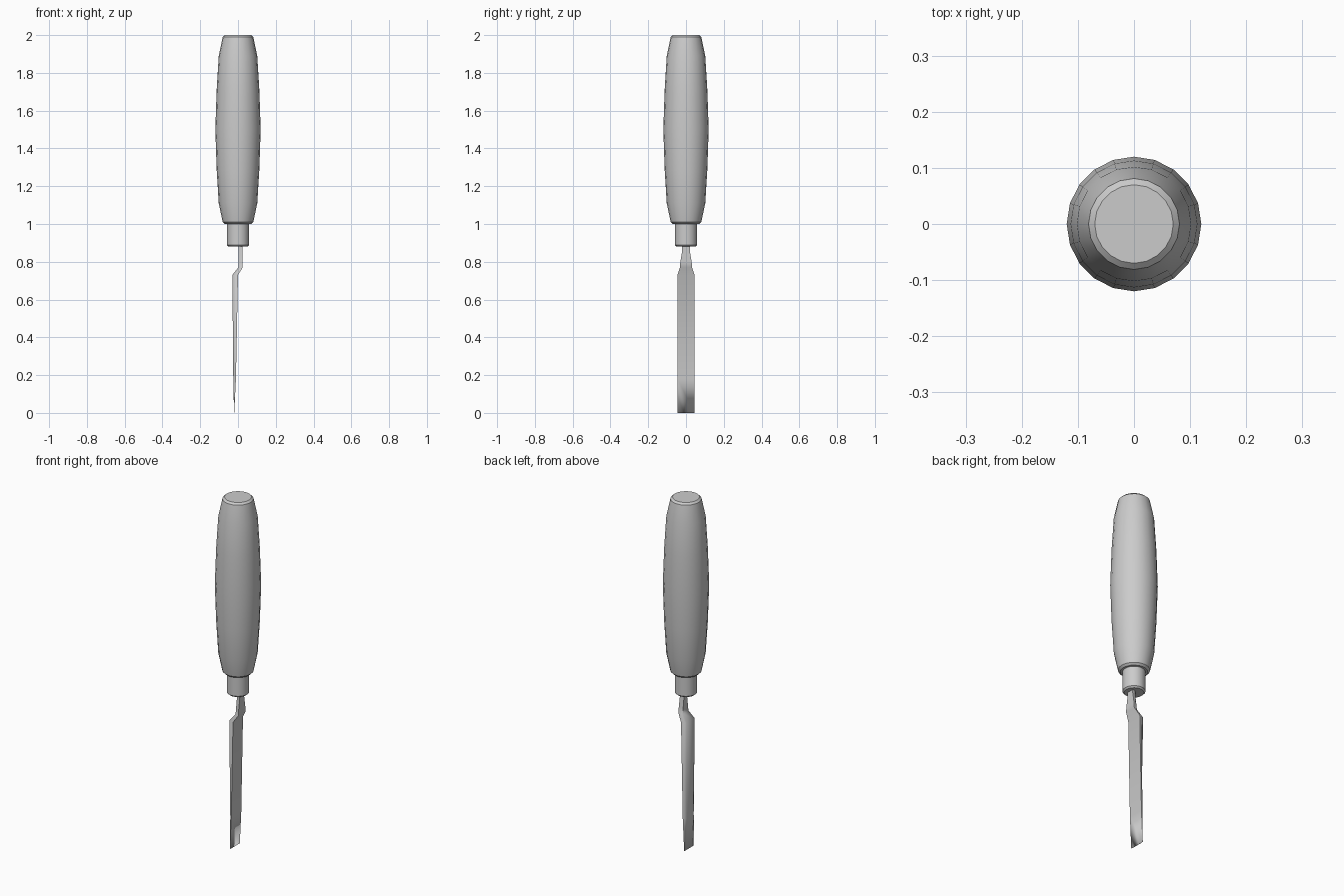
import bpy, bmesh
from math import cos, sin, tau

cube = bpy.data.objects.get("Cube")
if cube:
    bpy.data.objects.remove(cube)

grey = bpy.data.materials.new("plain grey")
grey.use_nodes = True
colour = (0.6, 0.6, 0.6, 1)
grey.diffuse_color = colour
grey.node_tree.nodes["Principled BSDF"].inputs["Base Color"].default_value = colour


def finish(name, bm, sharp_angle):
    """Turn a bmesh into a smooth object whose steep edges stay sharp."""
    bmesh.ops.recalc_face_normals(bm, faces=bm.faces)
    for f in bm.faces:
        f.smooth = True
    for e in bm.edges:
        if e.is_manifold and e.calc_face_angle() > sharp_angle:
            e.smooth = False
    return add_object(name, bm)


def add_object(name, bm):
    mesh = bpy.data.meshes.new(name)
    bm.to_mesh(mesh)
    bm.free()
    mesh.materials.append(grey)
    ob = bpy.data.objects.new(name, mesh)
    bpy.context.collection.objects.link(ob)
    return ob


def loft(bm, sections):
    """Skin matching closed sections and cap both ends."""
    rings = [[bm.verts.new(p) for p in s] for s in sections]
    n = len(rings[0])
    for a, b in zip(rings, rings[1:]):
        for i in range(n):
            j = (i + 1) % n
            bm.faces.new((a[i], a[j], b[j], b[i]))
    bm.faces.new(rings[0])
    bm.faces.new(rings[-1])


def turned(name, profile, sides=20):
    bm = bmesh.new()
    loft(bm, [[(r * cos(tau * i / sides), r * sin(tau * i / sides), z)
               for i in range(sides)] for r, z in profile])
    return finish(name, bm, 0.6)


# Barrel-shaped grip, symmetrical about its middle
half = [(0.12, 0), (0.113, 0.21), (0.102, 0.39), (0.081, 0.49), (0.07, 0.5)]
turned("handle", [(r, 1.5 - z) for r, z in half[::-1]]
       + [(r, 1.5 + z) for r, z in half[1:]])

# Collar between grip and blade
turned("ferrule", [(0.05, 0.88), (0.058, 0.888), (0.058, 1.01)])


def section(z, back, front, width, flat):
    """Bar section: flat front, chamfered back."""
    mid = back + (front - back) * 0.55
    return [(front, -width, z), (front, width, z), (mid, width, z),
            (back, flat, z), (back, -flat, z), (mid, -width, z)]


# Cranked tang running into a bevel-edged blade
bm = bmesh.new()
loft(bm, [section(*s) for s in (
    (0.90, 0.003, 0.025, 0.02, 0.014),
    (0.86, 0.003, 0.025, 0.02, 0.014),
    (0.80, 0.003, 0.025, 0.03, 0.022),
    (0.77, 0.002, 0.025, 0.032, 0.025),
    (0.73, -0.03, 0.0, 0.045, 0.036),
    (0.18, -0.025, -0.011, 0.045, 0.028),
    (0.0, -0.021, -0.019, 0.045, 0.028))])
bmesh.ops.remove_doubles(bm, verts=[v for v in bm.verts if v.co.z < 0.01], dist=0.003)
finish("blade", bm, 0.9)

# Let the shading roll over the cutting edge
for e in bpy.data.objects["blade"].data.edges:
    verts = bpy.data.objects["blade"].data.vertices
    if all(verts[i].co.z < 0.01 for i in e.vertices):
        e.use_edge_sharp = False
